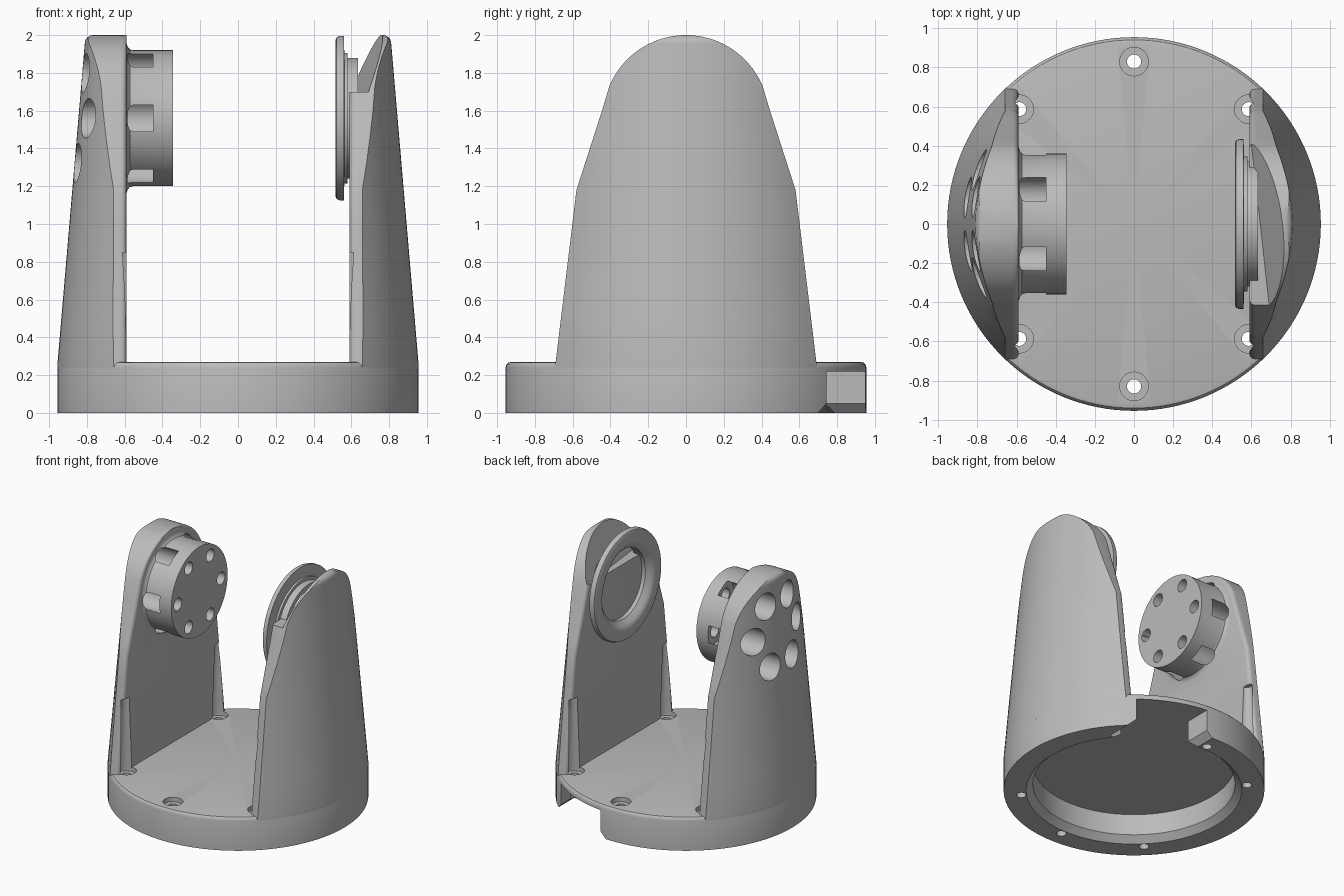
import bpy, bmesh, math

if "Cube" in bpy.data.objects:
    bpy.data.objects.remove(bpy.data.objects["Cube"])

MID_Z = 1.56          # height of the tilt axis
CHORD = 0.59          # inner flat face of both towers
grey = bpy.data.materials.new("light grey")
grey.diffuse_color = (0.5, 0.5, 0.5, 1)
grey.use_nodes = True
grey.node_tree.nodes["Principled BSDF"].inputs["Base Color"].default_value = grey.diffuse_color


def finish(name, bm):
    bmesh.ops.remove_doubles(bm, verts=bm.verts, dist=1e-5)
    bmesh.ops.recalc_face_normals(bm, faces=bm.faces)
    me = bpy.data.meshes.new(name)
    bm.to_mesh(me)
    bm.free()
    me.materials.append(grey)
    ob = bpy.data.objects.new(name, me)
    bpy.context.collection.objects.link(ob)
    return ob


def skin(bm, rings, closed):
    """Quads between neighbouring rings of vertices."""
    n = len(rings[0])
    for a in range(len(rings) if closed else len(rings) - 1):
        p, q = rings[a], rings[(a + 1) % len(rings)]
        for i in range(n):
            j = (i + 1) % n
            bm.faces.new((p[i], p[j], q[j], q[i]))


def lathe(name, profile, axis="z", at=(0, 0, 0), seg=96):
    """Spin (radius, height) points; profiles ending at radius 0 are capped."""
    bm = bmesh.new()
    rings = []
    for r, h in profile:
        ring = []
        for i in range(seg):
            a = 2 * math.pi * i / seg
            c, s = r * math.cos(a), r * math.sin(a)
            p = (c, s, h) if axis == "z" else (h, c, s)
            ring.append(bm.verts.new([p[k] + at[k] for k in range(3)]))
        rings.append(ring)
    skin(bm, rings, profile[0][0] > 0)
    return finish(name, bm)


def cylinder(r0, r1, h0, h1, axis, at):
    return lathe("cutter", [(0, h0), (r0, h0), (r1, h1), (0, h1)], axis, at, 32)


def prism(pts, y0, y1, shear=0.0):
    """Extrude an x-z outline along y, optionally sheared in x."""
    bm = bmesh.new()
    ends = [[bm.verts.new((x + shear * y, y, z)) for x, z in pts] for y in (y0, y1)]
    skin(bm, ends, False)
    for e in ends:
        bm.faces.new(e)
    return finish("cutter", bm)


def boolean(ob, other, op="DIFFERENCE"):
    mod = ob.modifiers.new("bool", "BOOLEAN")
    mod.operation, mod.object, mod.solver = op, other, "EXACT"
    dg = bpy.context.evaluated_depsgraph_get()
    me = bpy.data.meshes.new_from_object(ob.evaluated_get(dg))
    ob.modifiers.clear()
    ob.data = me
    bpy.data.objects.remove(other)


def half_width(z):
    if z < 1.18:
        return 0.69 - 0.11 * (z - 0.27) / 0.91
    if z < 1.73:
        return 0.58 - 0.177 * (z - 1.18) / 0.55
    return math.sqrt(max(0.44 ** 2 - (z - MID_Z) ** 2, 1e-4))


def tower(name, side):
    """Loft D-shaped sections: flat inside, cone-shaped outside."""
    heights = [0.24, 0.27, 0.5, 0.75, 1.0, 1.18, 1.3, 1.45, 1.6, 1.73]
    a0 = math.asin(0.17 / 0.44)
    heights += [MID_Z + 0.44 * math.sin(a0 + (math.pi / 2 - a0) * i / 20) for i in range(1, 21)]
    bm = bmesh.new()
    rings = []
    for z in heights:
        w = half_width(z)
        radius = 0.955 - 0.0853 * max(0, z - 0.27)
        if z > 1.96:                       # rounded crown
            radius -= 0.04 - math.sqrt(max(0, 0.04 ** 2 - (z - 1.96) ** 2))
        c = min(0.03, w * 0.5)             # rounded inner corners
        pts = []
        for i in range(33):
            y = w * (i / 16 - 1)
            pts.append((math.sqrt(radius ** 2 - y * y), y))
        corner = [(CHORD + c * (1 - math.cos(t)), w - c * (1 - math.sin(t)))
                  for t in [math.pi / 2 * (1 - k / 5) for k in range(6)]]
        pts += corner + [(x, -y) for x, y in reversed(corner)]
        rings.append([bm.verts.new((side * x, y, z)) for x, y in pts])
    skin(bm, rings, False)
    bm.faces.new(rings[0])
    bm.faces.new(rings[-1])
    return finish(name, bm)


# Round base with a cavity underneath
base = lathe("base", [(0, .22), (.74, .22), (.74, .05), (.79, 0), (.955, 0), (.955, .24),
                      (.951, .255), (.941, .266), (.925, .27), (0, .27)], seg=128)
# Cable opening at the back, with bevelled lower edges
boolean(base, prism([(.04, -.01), (.1, .05), (.1, .22), (.6, .22), (.6, .05), (.66, -.01)], .5, 1.1))

# Towers
left = tower("left_tower", -1)
right = tower("right_tower", 1)

# Motor boss on the left tower
boss = lathe("boss", [(0, -.66), (.395, -.66), (.395, -.59), (.377, -.584), (.364, -.572),
                      (.36, -.555), (.36, -.345), (0, -.345)], "x", (0, 0, MID_Z))
boolean(left, boss, "UNION")
for k in range(6):
    a = k * math.pi / 3
    at = (0, .275 * math.cos(a), MID_Z + .275 * math.sin(a))
    boolean(left, cylinder(.105, .105, -1.1, -.45, "x", at))
    boolean(left, cylinder(.05, .05, -.5, -.3, "x", at))

# Slanted cut-out at the top of the right tower
boolean(right, prism([(.3, 1.7), (.645, 1.7), (.767, 2.02), (.3, 2.02)], -1, 1, -.11))

# Bearing ring on the right tower
ring = lathe("bearing_ring", [(.28, .56), (.31, .535), (.33, .52), (.35, .515), (.41, .515),
                              (.428, .522), (.435, .54), (.435, .56), (.345, .563), (.345, .58),
                              (.32, .58), (.32, .635), (.28, .635)], "x", (0, 0, MID_Z))

# Screw holes in the rim, with tapered clearance slots in the towers
for deg in (45, 90, 135, 225, 270, 315):
    at = (.83 * math.cos(math.radians(deg)), .83 * math.sin(math.radians(deg)), 0)
    boolean(base, cylinder(.036, .036, -.1, .4, "z", at))
    boolean(base, cylinder(.073, .073, .235, .4, "z", at))
    if deg % 90:
        boolean(left if at[0] < 0 else right, cylinder(.076, .04, .2, .85, "z", at))

# Smooth shading with crisp edges
bpy.ops.object.select_all(action="DESELECT")
for ob in (base, left, right, ring):
    ob.select_set(True)
bpy.context.view_layer.objects.active = base
bpy.ops.object.shade_smooth_by_angle(angle=math.radians(30))
